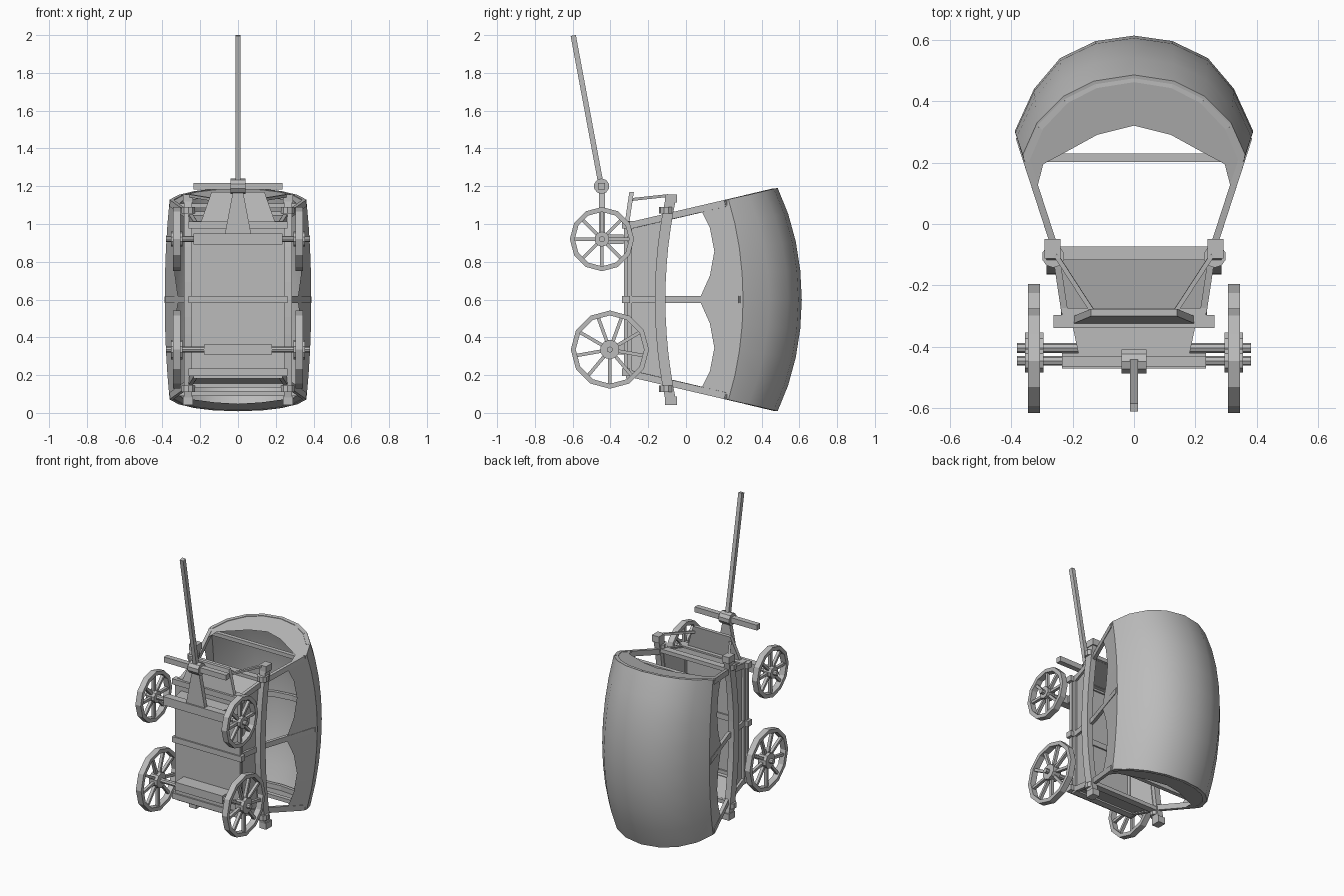
import bpy, bmesh, math
from mathutils import Vector, Matrix

cube = bpy.data.objects.get("Cube")
if cube:
    bpy.data.objects.remove(cube)

grey = bpy.data.materials.new("plain_grey")
grey.use_nodes = True
grey.diffuse_color = (0.5, 0.5, 0.5, 1)
grey.node_tree.nodes["Principled BSDF"].inputs["Base Color"].default_value = (0.5, 0.5, 0.5, 1)

MID = 0.6  # middle of the wagon's length


def finish(name, bm):
    bmesh.ops.recalc_face_normals(bm, faces=bm.faces)
    me = bpy.data.meshes.new(name)
    bm.to_mesh(me)
    bm.free()
    me.materials.append(grey)
    ob = bpy.data.objects.new(name, me)
    bpy.context.collection.objects.link(ob)
    return ob


def add_bar(bm, a, b, w, d, side=(1, 0, 0)):
    """Rectangular bar from a to b; w is measured along side."""
    a, b = Vector(a), Vector(b)
    t = (b - a).normalized()
    s = Vector(side)
    s = (s - t * s.dot(t)).normalized()
    rot = Matrix((s, t.cross(s), t)).transposed().to_4x4()
    size = Matrix.Diagonal((w, d, (b - a).length, 1))
    bmesh.ops.create_cube(bm, size=1, matrix=Matrix.Translation((a + b) / 2) @ rot @ size)


def bar(name, a, b, w, d, side=(1, 0, 0)):
    bm = bmesh.new()
    add_bar(bm, a, b, w, d, side)
    return finish(name, bm)


def slab(name, pts, push):
    """Flat polygon given thickness along push."""
    bm = bmesh.new()
    face = bm.faces.new([bm.verts.new(p) for p in pts])
    new = bmesh.ops.extrude_face_region(bm, geom=[face], use_keep_orig=True)
    verts = [v for v in new["geom"] if isinstance(v, bmesh.types.BMVert)]
    bmesh.ops.translate(bm, verts=verts, vec=push)
    return finish(name, bm)


def strip(bm, rows, closed=False):
    """Quads between successive rows of points."""
    grid = [[bm.verts.new(p) for p in r] for r in rows]
    n = len(grid)
    for i in range(n if closed else n - 1):
        p, q = grid[i], grid[(i + 1) % n]
        for j in range(len(p) - 1):
            bm.faces.new((p[j], p[j + 1], q[j + 1], q[j]))


def rod(name, a, b, r, sides=8):
    a, b = Vector(a), Vector(b)
    rot = (b - a).to_track_quat('Z', 'Y').to_matrix().to_4x4()
    bm = bmesh.new()
    bmesh.ops.create_cone(bm, cap_ends=True, segments=sides, radius1=r, radius2=r,
                          depth=(b - a).length, matrix=Matrix.Translation((a + b) / 2) @ rot)
    return finish(name, bm)


def half(y):  # half length of the flared body at height y
    return 0.475 + 0.24 * y


def wide(y):  # half width of the flared body at height y
    return 0.232 + 0.19 * (y + 0.31) if y < -0.08 else 0.275 + 0.31 * (y + 0.06)


def rail_y(z):
    return -0.137 + 0.057 * ((z - MID) / 0.54) ** 2


# Wheels, hubs and axles
def wheel(name, x, y, z, r, hub, spokes):
    bm = bmesh.new()
    inner = r - 0.026
    ring = [(-0.02, r), (0.02, r), (0.02, inner), (-0.02, inner), (-0.02, r)]
    rows = []
    for i in range(12):
        a = math.tau * i / 12
        rows.append([(x + dx, y + rr * math.cos(a), z + rr * math.sin(a)) for dx, rr in ring])
    strip(bm, rows, closed=True)
    for i in range(spokes):
        a = math.tau * i / spokes - math.pi / 2
        c, s = math.cos(a), math.sin(a)
        add_bar(bm, (x, y + c * 0.02, z + s * 0.02), (x, y + c * (inner + 0.006), z + s * (inner + 0.006)), 0.02, 0.018)
    bmesh.ops.remove_doubles(bm, verts=bm.verts, dist=0.0001)
    finish(name, bm)
    rod(name + "_hub", (x - 0.03, y, z), (x + 0.03, y, z), hub, 10)


for label, y, z, r, hub, spokes in (("front", -0.445, 0.92, 0.17, 0.04, 8),
                                    ("rear", -0.403, 0.335, 0.207, 0.052, 9)):
    for side, x in (("left", 0.325), ("right", -0.325)):
        wheel(f"{label}_{side}_wheel", x, y, z, r, hub, spokes)
    rod(label + "_axle", (-0.38, y, z), (0.38, y, z), 0.016)

# Undercarriage
bar("front_axle_beam", (-0.235, -0.445, 0.92), (0.235, -0.445, 0.92), 0.05, 0.058, (0, 1, 0))
slab("front_bolster", [(-0.2, -0.33, 0.895), (0.2, -0.33, 0.895), (0.18, -0.425, 0.895), (-0.18, -0.425, 0.895)], (0, 0, 0.05))
slab("rear_bolster", [(-0.18, -0.32, 0.308), (0.18, -0.32, 0.308), (0.18, -0.425, 0.308), (-0.18, -0.425, 0.308)], (0, 0, 0.055))

# Tongue, hitch and crossbar
slab("hitch_bracket", [(-0.07, -0.46, 0.945), (0.07, -0.46, 0.945), (0.025, -0.46, 1.18), (-0.025, -0.46, 1.18)], (0, 0.03, 0))
rod("hitch_collar", (-0.04, -0.447, 1.2), (0.04, -0.447, 1.2), 0.041, 10)
bar("hitch_crossbar", (-0.235, -0.447, 1.2), (0.235, -0.447, 1.2), 0.036, 0.036, (0, 1, 0))
bar("tongue", (0, -0.452, 1.22), (0, -0.597, 1.998), 0.026, 0.028)

# Floor and cross beams
bar("floor", (0, -0.317, 0.2), (0, -0.317, 1.0), 0.49, 0.022)
for label, z in (("rear", 0.215), ("middle", MID), ("front", 0.995)):
    bar(label + "_floor_beam", (-0.262, -0.317, z), (0.262, -0.317, z), 0.042, 0.038, (0, 1, 0))

# Side walls with frames and curved top rails
for label, s in (("left", 1), ("right", -1)):
    top = [MID + half(-0.1) * (1 - i / 4) for i in range(9)]
    pts = [(s * (wide(-0.31) - 0.015), -0.31, MID - half(-0.31)), (s * (wide(-0.31) - 0.015), -0.31, MID + half(-0.31))]
    pts += [(s * (wide(-0.13) - 0.015), rail_y(z), z) for z in top]
    slab(label + "_wall", pts, (-s * 0.012, 0, 0))
    xb, xt = s * (wide(-0.3) - 0.012), s * (wide(-0.13) - 0.012)
    bar(label + "_lower_frame", (xb, -0.3, MID - half(-0.3)), (xb, -0.3, MID + half(-0.3)), 0.03, 0.03)
    bm = bmesh.new()
    rows = []
    for i in range(13):
        z = 0.045 + 1.11 * i / 12
        y = rail_y(z)
        x0, x1 = s * 0.243, s * 0.285
        rows.append([(x0, y - 0.028, z), (x1, y - 0.028, z), (x1, y + 0.028, z), (x0, y + 0.028, z), (x0, y - 0.028, z)])
    strip(bm, rows)
    bmesh.ops.remove_doubles(bm, verts=bm.verts, dist=0.0001)
    bmesh.ops.holes_fill(bm, edges=bm.edges)
    finish(label + "_top_rail", bm)
    for end, u in (("rear", -1), ("front", 1)):
        zt = MID + u * 0.535
        bar(f"{end}_{label}_rail_cap", (s * 0.265, -0.08, zt - 0.022), (s * 0.265, -0.08, zt + 0.022), 0.052, 0.064)
        rod(f"{end}_{label}_rail_collar", (s * 0.263, -0.105, MID + u * 0.455), (s * 0.263, -0.105, MID + u * 0.49), 0.037, 10)

# End boards with framing bars
for label, u in (("rear", -1), ("front", 1)):
    pts = [(s * (wide(y) - 0.02), y, MID + u * (half(y) - 0.015)) for s, y in ((-1, -0.31), (1, -0.31), (1, -0.09), (-1, -0.09))]
    slab(label + "_end_board", pts, (0, 0, u * 0.012))
    for part, y in (("upper", -0.095), ("lower", -0.295)):
        z = MID + u * half(y)
        bar(f"{label}_{part}_end_bar", (-wide(y), y, z), (wide(y), y, z), 0.045, 0.026, (0, 1, 0))

# Footboard with two stays
slab("footboard", [(-0.2, -0.325, 1.0), (0.2, -0.325, 1.0), (0.14, -0.3, 1.17), (-0.14, -0.3, 1.17)], (0, 0.024, 0))
for label, s in (("left", 1), ("right", -1)):
    bar(label + "_footboard_stay", (s * 0.135, -0.285, 1.13), (s * 0.255, -0.1, 1.15), 0.015, 0.015)

# Canvas cover: bulging barrel with scalloped lower edges and drawn-in ends
mid_arc = [(0, 0.613), (0.125, 0.595), (0.24, 0.54), (0.325, 0.44), (0.388, 0.302)]
end_arc = [(0, 0.485), (0.13, 0.465), (0.23, 0.415), (0.315, 0.33), (0.362, 0.225)]
lip_arc = [(0, 0.32), (0.12, 0.29), (0.22, 0.235), (0.295, 0.195), (0.312, 0.13), (0.315, 0.07)]


def mirrored(arc):
    return [(-x, y) for x, y in reversed(arc[1:])] + arc


def section(u):
    k = u * u
    arc = [(a[0] + (b[0] - a[0]) * k, a[1] + (b[1] - a[1]) * k) for a, b in zip(mid_arc, end_arc)]
    y = 0.07 + 0.08 * abs(math.sin(math.pi * u))
    return mirrored(arc + [(wide(y), y)])


def place(sec, u):
    return [(x, y, MID + u * half(y)) for x, y in sec]


bm = bmesh.new()
strip(bm, [place(section(i / 4 - 1), i / 4 - 1) for i in range(9)])
for u in (-1, 1):
    strip(bm, [place(section(u), u), place(mirrored(lip_arc), u)])
bmesh.ops.remove_doubles(bm, verts=bm.verts, dist=0.0001)
cover = finish("canvas_cover", bm)
bpy.ops.object.select_all(action='DESELECT')
cover.select_set(True)
bpy.context.view_layer.objects.active = cover
bpy.ops.object.shade_smooth_by_angle(angle=math.radians(40))

# Hoops rising from the body and running under the cover
for label, u in (("rear", -0.97), ("middle", 0), ("front", 0.97)):
    arc = [(x * 0.965, y - 0.02) for x, y in section(u)[5:-1]]
    path = place(mirrored(arc + [(wide(-0.08) - 0.012, -0.08), (wide(-0.31) - 0.01, -0.31)]), u)
    bm = bmesh.new()
    for a, b in zip(path, path[1:]):
        add_bar(bm, a, b, 0.036, 0.022, (0, 0, 1))
    finish(label + "_hoop", bm)

# Tie bars across the end hoops
for label, u in (("rear", -1), ("front", 1)):
    z = MID + u * (half(0.215) - 0.03)
    bar(label + "_tie_bar", (-0.345, 0.215, z), (0.345, 0.215, z), 0.028, 0.026, (0, 1, 0))
